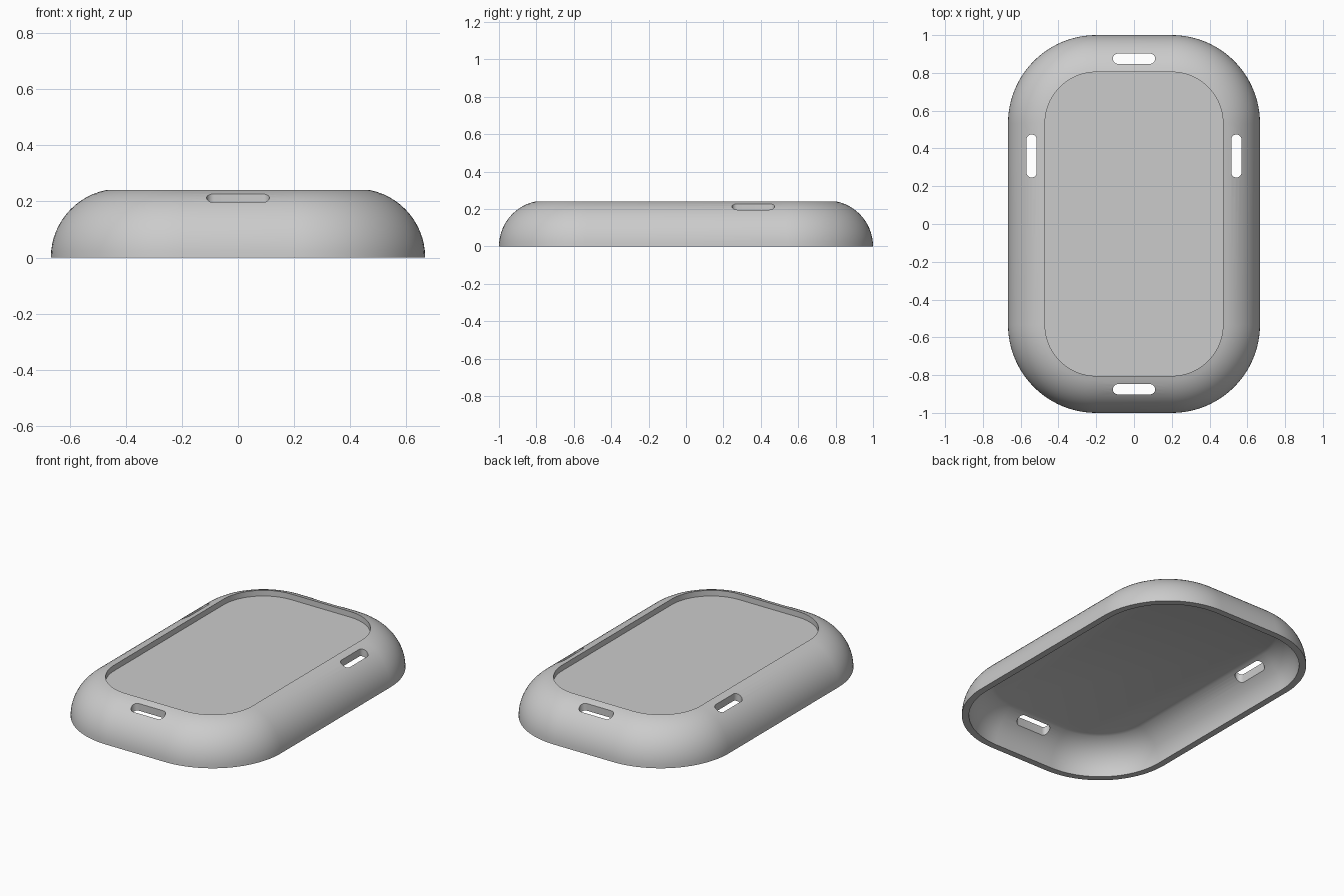
import bpy, bmesh, math

cube = bpy.data.objects.get("Cube")
if cube:
    bpy.data.objects.remove(cube, do_unlink=True)

CORNER_X, CORNER_Y, CORNER_R = 0.20, 0.533, 0.467   # outline corner centres and radius
FILLET, WALL = 0.245, 0.04                          # shell rounding and thickness
RIM_Z, FLOOR_Z, CEILING_Z = 0.24, 0.205, 0.195
CORNER_STEPS, ARC_STEPS = 24, 14

grey = bpy.data.materials.new("Grey")
grey.use_nodes = True
colour = (0.6, 0.6, 0.6, 1)
grey.diffuse_color = colour
grey.node_tree.nodes["Principled BSDF"].inputs["Base Color"].default_value = colour


def outline(cx, cy, r, steps):
    """Rounded rectangle, or a stadium when cx or cy is zero."""
    points = []
    for quarter, (sx, sy) in enumerate([(1, 1), (-1, 1), (-1, -1), (1, -1)]):
        for i in range(steps + 1):
            a = math.pi / 2 * (quarter + i / steps)
            points.append((sx * cx + r * math.cos(a), sy * cy + r * math.sin(a)))
    return points


def loft(name, rings):
    """Skin a stack of (corner x, corner y, radius, z, steps, offset) outlines, with end caps."""
    bm = bmesh.new()
    loops = [[bm.verts.new((x + off[0], y + off[1], z)) for x, y in outline(cx, cy, r, steps)]
             for cx, cy, r, z, steps, off in rings]
    n = len(loops[0])
    for low, high in zip(loops, loops[1:]):
        for i in range(n):
            j = (i + 1) % n
            bm.faces.new((low[i], low[j], high[j], high[i]))
    bm.faces.new(loops[0])
    bm.faces.new(loops[-1])
    bmesh.ops.remove_doubles(bm, verts=bm.verts, dist=1e-5)
    bmesh.ops.recalc_face_normals(bm, faces=bm.faces)
    mesh = bpy.data.meshes.new(name)
    bm.to_mesh(mesh)
    bm.free()
    mesh.materials.append(grey)
    obj = bpy.data.objects.new(name, mesh)
    bpy.context.collection.objects.link(obj)
    return obj


def arc(radius, top):
    """Quarter-round (corner radius, z) points from z = 0 up to the given height."""
    end = math.asin(top / radius)
    base = CORNER_R - FILLET
    return [(base + radius * math.cos(end * i / ARC_STEPS),
             radius * math.sin(end * i / ARC_STEPS)) for i in range(ARC_STEPS + 1)]


# Hollow shell: inner ceiling, inner wall, bottom lip, rounded outside, recessed top panel
outer = arc(FILLET, RIM_Z)
profile = arc(FILLET - WALL, CEILING_Z)[::-1] + outer + [(outer[-1][0], FLOOR_Z)]
shell = loft("case_shell",
             [(CORNER_X, CORNER_Y, r, z, CORNER_STEPS, (0, 0)) for r, z in profile])

# Four vertical slots cut through the rounded border
slots = [("front", 0.085, 0, (0, -0.875)), ("back", 0.085, 0, (0, 0.875)),
         ("left", 0, 0.087, (0.542, 0.36)), ("right", 0, 0.087, (-0.542, 0.36))]
for side, half_x, half_y, centre in slots:
    cutter = loft(side + "_slot_cutter",
                  [(half_x, half_y, 0.027, z, 8, centre) for z in (0.06, 0.4)])
    cutter.hide_render = True
    cut = shell.modifiers.new(side + "_slot", 'BOOLEAN')
    cut.operation, cut.solver, cut.object = 'DIFFERENCE', 'EXACT', cutter
    bpy.ops.object.select_all(action='DESELECT')
    bpy.context.view_layer.objects.active = shell
    shell.select_set(True)
    bpy.ops.object.modifier_apply(modifier=cut.name)
    bpy.data.objects.remove(cutter, do_unlink=True)

bpy.ops.object.shade_smooth_by_angle(angle=math.radians(30))
